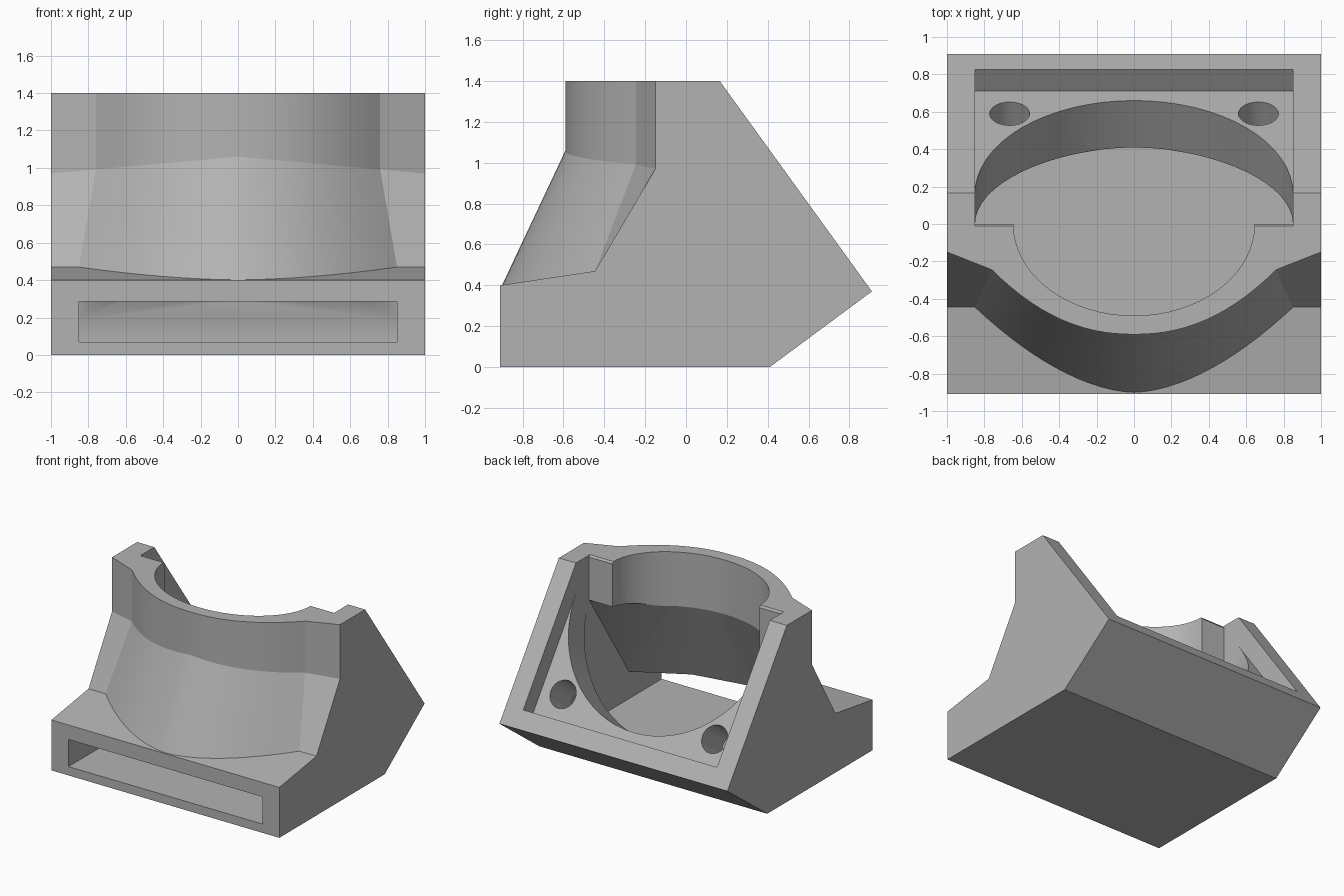
import bpy, bmesh, math
from mathutils import Vector

if "Cube" in bpy.data.objects:
    bpy.data.objects.remove(bpy.data.objects["Cube"], do_unlink=True)

gray = bpy.data.materials.new("plain_gray")
gray.use_nodes = True
gray.diffuse_color = (0.45, 0.45, 0.45, 1)
gray.node_tree.nodes["Principled BSDF"].inputs["Base Color"].default_value = (0.45, 0.45, 0.45, 1)

# Frame of the tilted fan seat: start point, direction up the seat, direction outward
SEAT = Vector((0, 0.71, 0.404))
UP = Vector((0, -0.586, 0.81))
OUT = Vector((0, 0.81, 0.586))
HALF = 0.85


def seat_point(x, t, depth=0.0):
    return Vector((x, 0, 0)) + SEAT + UP * t - OUT * depth


def make_object(name, bm):
    bmesh.ops.recalc_face_normals(bm, faces=bm.faces)
    mesh = bpy.data.meshes.new(name)
    bm.to_mesh(mesh)
    bm.free()
    mesh.materials.append(gray)
    obj = bpy.data.objects.new(name, mesh)
    bpy.context.collection.objects.link(obj)
    return obj


def hull(name, points):
    bm = bmesh.new()
    for p in points:
        bm.verts.new(p)
    res = bmesh.ops.convex_hull(bm, input=bm.verts)
    loose = [v for v in bm.verts if not v.link_faces]
    bmesh.ops.delete(bm, geom=loose, context='VERTS')
    bmesh.ops.dissolve_limit(bm, angle_limit=0.01, verts=bm.verts, edges=bm.edges)
    return make_object(name, bm)


def both_sides(points):
    return [(s * x, y, z) for x, y, z in points for s in (-1, 1)]


# Outer body: stacked rings, straight at the base and bowed forward above it
STEPS = 28


def back_y(z):
    return 0.41 + z * 0.5 / 0.37 if z < 0.37 else 0.91 - (z - 0.37) * 0.7233


def ring(edge, centre_y, edge_y, side_y, power, height, back_z):
    xs = [-1] + [edge * (2 * i / STEPS - 1) for i in range(STEPS + 1)] + [1]
    pts = []
    for x in xs:
        u = abs(x) / edge
        y = side_y if abs(x) == 1 else centre_y + (edge_y - centre_y) * u ** power
        pts.append((x, y, height(x, y)))
    return pts + [(1, back_y(back_z), back_z), (-1, back_y(back_z), back_z)]


def flat(z):
    return ring(0.85, -0.91, -0.91, -0.91, 1, lambda x, y: z, z)


rings = [
    flat(0), flat(0.37), flat(0.4),
    ring(0.85, -0.9, -0.445, -0.445, 1.75, lambda x, y: 0.4 + 0.15 * (y + 0.91), 0.47),
    ring(0.76, -0.59, -0.245, -0.15, 2.2, lambda x, y: 1.06 - 0.09 * abs(x), 0.97),
    ring(0.76, -0.59, -0.245, -0.15, 2.2, lambda x, y: 1.4, 1.4),
]
bm = bmesh.new()
loops = [[bm.verts.new(p) for p in r] for r in rings]
for low, high in zip(loops, loops[1:]):
    for i in range(len(low)):
        j = (i + 1) % len(low)
        bm.faces.new((low[i], low[j], high[j], high[i]))
bm.faces.new(loops[0])
bm.faces.new(loops[-1])
body = make_object("duct_body", bm)

cutters = []

# Square fan recess in the sloping back
cutters.append(hull("fan_recess", [seat_point(s * HALF, t, d) for s in (-1, 1)
                                   for t in (0, 1.35) for d in (0, -0.5)]))

# Round-bottomed air opening behind the fan
arc, inner_arc, opening = [], [], []
for i in range(33):
    a = math.pi * i / 32
    arc.append((HALF * math.cos(a), 0.935 - HALF * math.sin(a)))
for x, t in arc + [(HALF, 1.21), (-HALF, 1.21)]:
    depth = min(0.31, max(0, seat_point(x, t).y / 0.81))
    opening += [seat_point(x, t, -0.1), seat_point(x, t, depth)]
    if t < 1:
        inner_arc.append(seat_point(x, t, depth))
cutters.append(hull("air_opening", opening))

# Half-round throat at the top
throat = [(0.645 * math.cos(math.pi * i / 32), -0.49 * math.sin(math.pi * i / 32))
          for i in range(33)]
throat_points = [(x, y, z) for x, y in throat for z in (0.9, 1.5)]
cutters.append(hull("throat", throat_points + both_sides([(0.645, 0.1, 0.9), (0.645, 0.1, 1.5)])))

# Funnel from the throat down to the outlet
funnel = [(x, y, 0.97) for x, y in throat] + inner_arc
funnel += both_sides([(HALF, 0.42, 0.07), (HALF, 0.42, 0.19)])
for x, y in ((HALF, -0.5), (0.45, -0.72), (0, -0.8)):
    funnel += both_sides([(x, y, 0.07), (x, y, 0.285)])
cutters.append(hull("funnel", funnel))

# Flat outlet slot in the front
cutters.append(hull("outlet_slot", both_sides([(HALF, y, z) for y in (-1, -0.2)
                                               for z in (0.07, 0.285)])))

# Screw holes at the lower corners of the recess
for side in (-1, 1):
    pts = []
    for i in range(24):
        a = 2 * math.pi * i / 24
        for d in (-0.1, 0.35):
            pts.append(seat_point(side * 0.665 + 0.107 * math.cos(a),
                                  0.205 + 0.107 * math.sin(a), d))
    cutters.append(hull("screw_hole", pts))

# Cut everything out of the body
bpy.context.view_layer.objects.active = body
body.select_set(True)
for cutter in cutters:
    cutter.hide_render = True
    mod = body.modifiers.new(cutter.name, 'BOOLEAN')
    mod.operation = 'DIFFERENCE'
    mod.solver = 'EXACT'
    mod.object = cutter
    bpy.ops.object.modifier_apply(modifier=mod.name)
    bpy.data.objects.remove(cutter, do_unlink=True)

bpy.ops.object.shade_smooth_by_angle(angle=math.radians(20))
